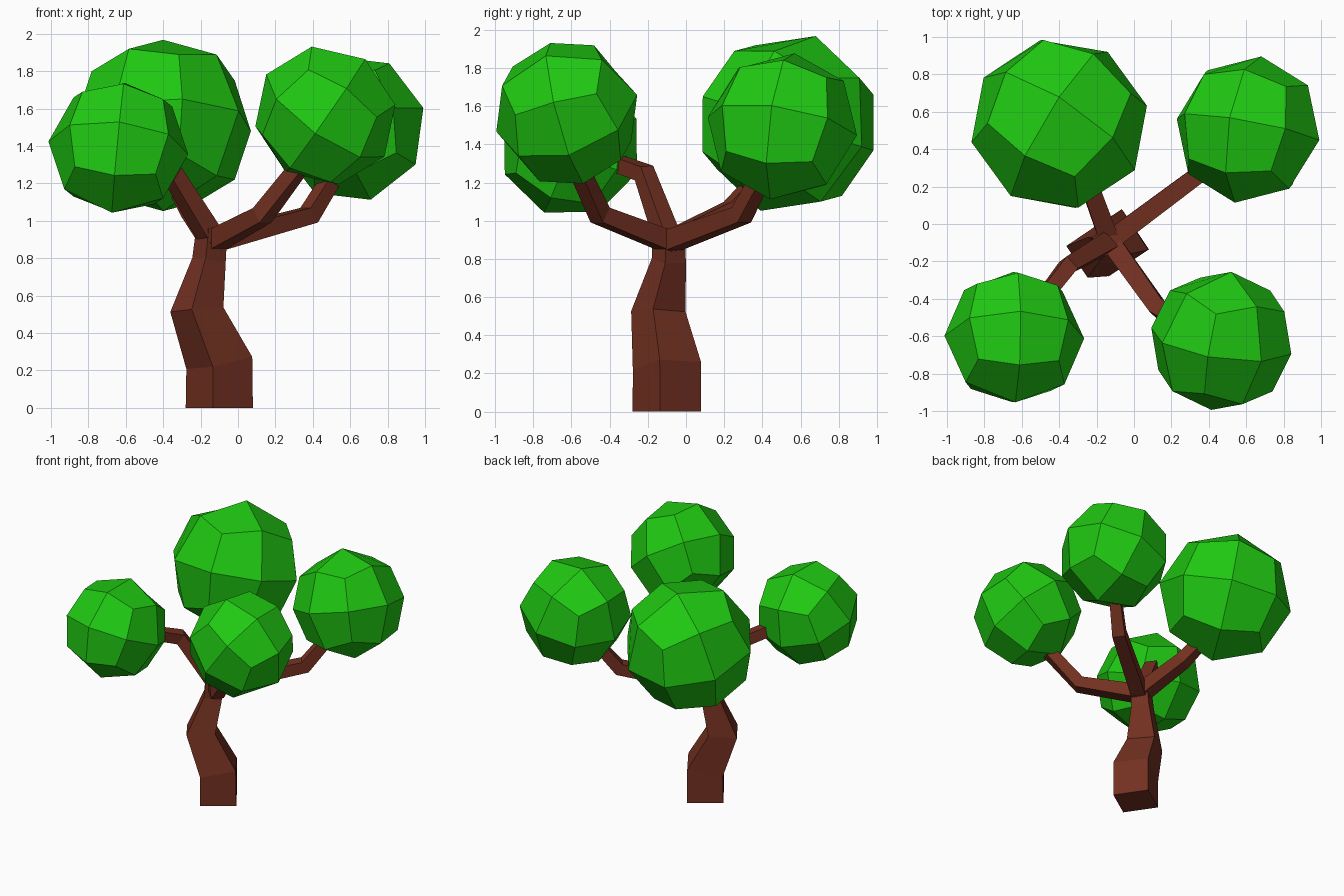
import bpy, bmesh
from math import cos, sin, radians
from mathutils import Vector, Matrix

if "Cube" in bpy.data.objects:
    bpy.data.objects.remove(bpy.data.objects["Cube"])


def material(name, colour):
    m = bpy.data.materials.new(name)
    m.diffuse_color = (*colour, 1)
    m.use_nodes = True
    m.node_tree.nodes["Principled BSDF"].inputs["Base Color"].default_value = m.diffuse_color
    return m


bark = material("bark", (0.17, 0.03, 0.015))
leaf = material("leaf", (0.014, 0.58, 0.006))


def add_object(name, bm, mat):
    bmesh.ops.recalc_face_normals(bm, faces=bm.faces[:])
    mesh = bpy.data.meshes.new(name)
    bm.to_mesh(mesh)
    bm.free()
    mesh.materials.append(mat)
    obj = bpy.data.objects.new(name, mesh)
    bpy.context.collection.objects.link(obj)
    return obj


def limb(name, path, ref, turn=0):
    """Square-section tube along (x, y, z, corner radius) points."""
    bm = bmesh.new()
    pts = [Vector(p[:3]) for p in path]
    rings = []
    for i, p in enumerate(pts):
        t = Vector()
        if i > 0:
            t += (p - pts[i - 1]).normalized()
        if i < len(pts) - 1:
            t += (pts[i + 1] - p).normalized()
        t.normalize()
        u = Vector(ref)
        u = (u - t * u.dot(t)).normalized()
        v = t.cross(u)
        angles = [radians(turn + 90 * k) for k in range(4)]
        rings.append([bm.verts.new(p + path[i][3] * (u * cos(a) + v * sin(a)))
                      for a in angles])
    for a, b in zip(rings, rings[1:]):
        for k in range(4):
            bm.faces.new((a[k], a[(k + 1) % 4], b[(k + 1) % 4], b[k]))
    bm.faces.new(rings[0])
    bm.faces.new(rings[-1])
    add_object(name, bm, bark)


def foliage(name, centre, radius, normal, along):
    """Coarse quad sphere, turned so one cube side faces along normal."""
    bm = bmesh.new()
    bmesh.ops.create_cube(bm, size=2)
    bmesh.ops.subdivide_edges(bm, edges=bm.edges[:], cuts=1, use_grid_fill=True)
    n = Vector(normal).normalized()
    u = Vector(along)
    u = (u - n * u.dot(n)).normalized()
    rot = Matrix((u, n.cross(u), n)).transposed()
    for v in bm.verts:
        v.co = Vector(centre) + rot @ v.co.normalized() * radius
    add_object(name, bm, leaf)


# Crooked trunk
limb("trunk", [(-0.10, -0.10, 0, 0.183), (-0.10, -0.10, 0.24, 0.183),
               (-0.22, -0.145, 0.525, 0.145), (-0.155, -0.09, 0.79, 0.092),
               (-0.14, -0.09, 0.96, 0.085)], (0.98, -0.19, 0))

# Four bent branches
fork = (-0.13, -0.09, 0.89, 0.075)
up = (0, 0, 1)
limb("front_right_branch", [fork, (0.13, -0.45, 1.03, 0.065), (0.36, -0.59, 1.33, 0.055)], up, 45)
limb("back_right_branch", [fork, (0.38, 0.29, 1.03, 0.065), (0.51, 0.40, 1.24, 0.055)], up, 45)
limb("front_left_branch", [fork, (-0.35, -0.22, 1.25, 0.062), (-0.52, -0.44, 1.33, 0.055)],
     (0.6, -0.8, 0), 45)
limb("back_left_branch", [fork, (-0.25, 0.24, 1.06, 0.065), (-0.34, 0.38, 1.22, 0.055)], up, 45)

# Four faceted leaf balls
foliage("back_left_leaves", (-0.40, 0.535, 1.51), 0.48, (0, 0.30, 0.95), (0.52, 0.85, 0))
foliage("back_right_leaves", (0.61, 0.505, 1.495), 0.40, (0.95, -0.14, 0.27), (0, 0.12, 1))
foliage("front_left_leaves", (-0.64, -0.605, 1.39), 0.375, (0.09, 0.36, 0.90), (0.02, 1, 0))
foliage("front_right_leaves", (0.467, -0.625, 1.563), 0.385, (-0.14, -0.96, -0.25), (0.57, 0, 0.82))
